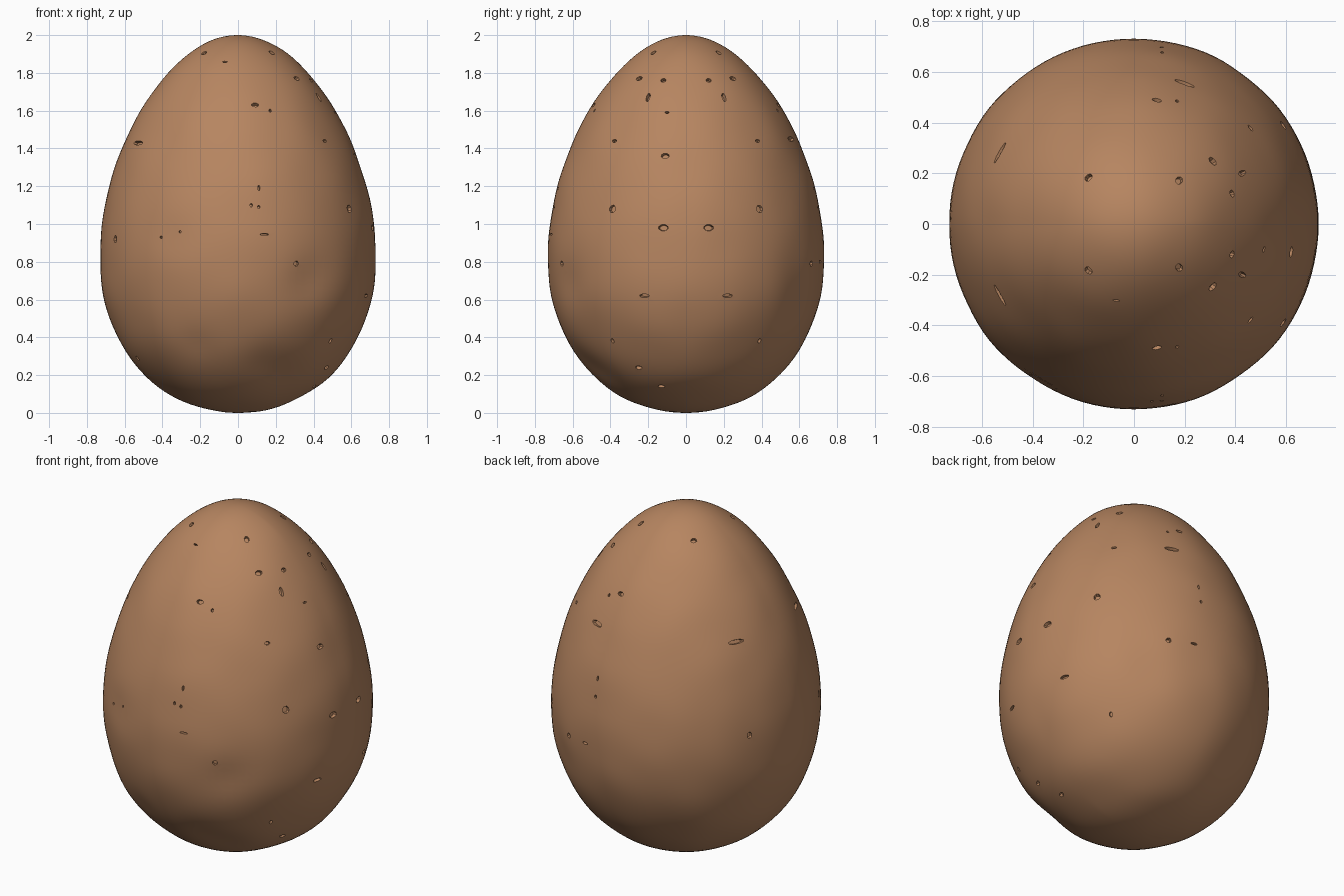
import bpy, bmesh, math
from mathutils import Vector, Matrix, noise

cube = bpy.data.objects.get("Cube")
if cube:
    bpy.data.objects.remove(cube, do_unlink=True)

# One warm brown shell colour
shell_mat = bpy.data.materials.new("warm_brown_shell")
shell_mat.use_nodes = True
colour = (0.47, 0.235, 0.118, 1)
shell_mat.diffuse_color = colour
shell_mat.node_tree.nodes["Principled BSDF"].inputs["Base Color"].default_value = colour


def radius(z):
    """Egg profile: an ellipse that is wider towards the bottom."""
    u = z - 1
    return (0.72 - 0.128 * u) * math.sqrt(max(0, 1 - u * u))


def make_object(name, bm):
    mesh = bpy.data.meshes.new(name)
    bm.to_mesh(mesh)
    bm.free()
    mesh.materials.append(shell_mat)
    obj = bpy.data.objects.new(name, mesh)
    bpy.context.collection.objects.link(obj)
    return obj


def on_shell(side, offset, z):
    """Point on the shell, offset along x for front/back or along y for left."""
    r = radius(z)
    rest = math.sqrt(max(0, r * r - offset * offset))
    return Vector({"front": (offset, -rest, z), "back": (offset, rest, z),
                   "left": (rest, offset, z)}[side])


# Soft dents (side, offset, height, spread, depth)
dents = [(on_shell(s, o, z), w, d) for s, o, z, w, d in [
    ("front", 0.36, 0.70, 0.12, 0.016), ("front", -0.36, 0.93, 0.11, 0.009),
    ("front", 0.14, 0.26, 0.12, 0.012), ("front", -0.22, 0.36, 0.09, 0.008),
    ("back", 0.40, 0.62, 0.13, 0.010), ("back", -0.30, 0.35, 0.16, 0.012),
    ("left", -0.45, 0.22, 0.12, 0.012)]]

# Egg shell with gentle lumps
bm = bmesh.new()
bmesh.ops.create_uvsphere(bm, u_segments=112, v_segments=72, radius=1)
for v in bm.verts:
    z = v.co.z + 1
    flat = Vector((v.co.x, v.co.y, 0))
    p = flat.normalized() * radius(z) if flat.length > 1e-4 else flat
    p.z = z
    out = Vector((p.x, p.y, 0.5 * (z - 0.9)))
    out.normalize()
    lump = 0.006 * noise.noise(Vector((p.x, abs(p.y), z)) * 4)
    lump *= min(1, 3 * flat.length)
    for centre, spread, depth in dents:
        lump -= depth * math.exp(-((p - centre).length / spread) ** 2)
    v.co = p + out * lump
    v.co.z = max(v.co.z, 0.004) if z > 0.004 else z
egg = make_object("egg_shell", bm)

# Pits (offset, height, width, tall), on the front and mirrored to the back
both_pits = [(-0.53, 1.43, 0.10, 0.025), (-0.65, 0.92, 0.03, 0.04), (0.09, 1.63, 0.04, 0.025),
             (0.31, 1.77, 0.04, 0.03), (0.18, 1.91, 0.03, 0.04), (-0.18, 1.905, 0.035, 0.03),
             (0.59, 1.08, 0.04, 0.045), (0.31, 0.79, 0.03, 0.03), (0.46, 1.44, 0.03, 0.02),
             (0.11, 1.09, 0.015, 0.02), (0.11, 1.19, 0.012, 0.03), (0.17, 1.60, 0.015, 0.02)]
left_pits = [(0.12, 0.98, 0.055, 0.035), (0.22, 0.62, 0.055, 0.02), (0.20, 1.67, 0.022, 0.055),
             (0.12, 1.76, 0.03, 0.025), (0.39, 0.38, 0.02, 0.03)]
front_pits = [(-0.07, 1.86, 0.03, 0.01), (0.14, 0.945, 0.05, 0.01), (-0.41, 0.93, 0.02, 0.015),
              (-0.31, 0.96, 0.015, 0.015), (-0.53, 0.29, 0.02, 0.03), (0.07, 1.10, 0.015, 0.02)]
pits = [("front",) + p for p in both_pits + front_pits]
pits += [("back",) + p for p in both_pits]
for o, z, w, h in left_pits:
    pits += [("left", o, z, w, h), ("left", -o, z, w, h)]
pits += [("left", -0.11, 1.36, 0.045, 0.03), ("left", -0.25, 0.24, 0.04, 0.025),
         ("left", -0.13, 0.14, 0.04, 0.025), ("left", -0.10, 1.59, 0.025, 0.012),
         ("back", 0.20, 1.45, 0.09, 0.03), ("back", 0.17, 0.80, 0.04, 0.015)]

# Pit cutter: one small eight-sided plug per pit, turned to the surface
bm = bmesh.new()
for side, o, z, w, h in pits:
    p = on_shell(side, o, z)
    slope = (radius(z + 0.01) - radius(z - 0.01)) / 0.02
    around = Vector((-p.y, p.x, 0)).normalized()
    normal = Vector((p.x, p.y, -slope * radius(z))).normalized()
    up = normal.cross(around)
    frame = Matrix((around, up, normal)).transposed().to_4x4()
    matrix = Matrix.Translation(p) @ frame @ Matrix.Diagonal((w, h, 0.036, 1))
    matrix = matrix @ Matrix.Rotation(math.pi / 8, 4, "Z")
    bmesh.ops.create_cone(bm, cap_ends=True, segments=8, radius1=0.4, radius2=0.58,
                          depth=1, matrix=matrix)
cutter = make_object("pit_cutter", bm)
cutter.hide_render = True

# Cut the pits, then drop the cutter
cut = egg.modifiers.new("pits", "BOOLEAN")
cut.operation = "DIFFERENCE"
cut.solver = "EXACT"
cut.object = cutter
bpy.ops.object.select_all(action="DESELECT")
bpy.context.view_layer.objects.active = egg
egg.select_set(True)
bpy.ops.object.modifier_apply(modifier=cut.name)
bpy.data.objects.remove(cutter, do_unlink=True)
bpy.ops.object.shade_smooth_by_angle(angle=math.radians(35))
